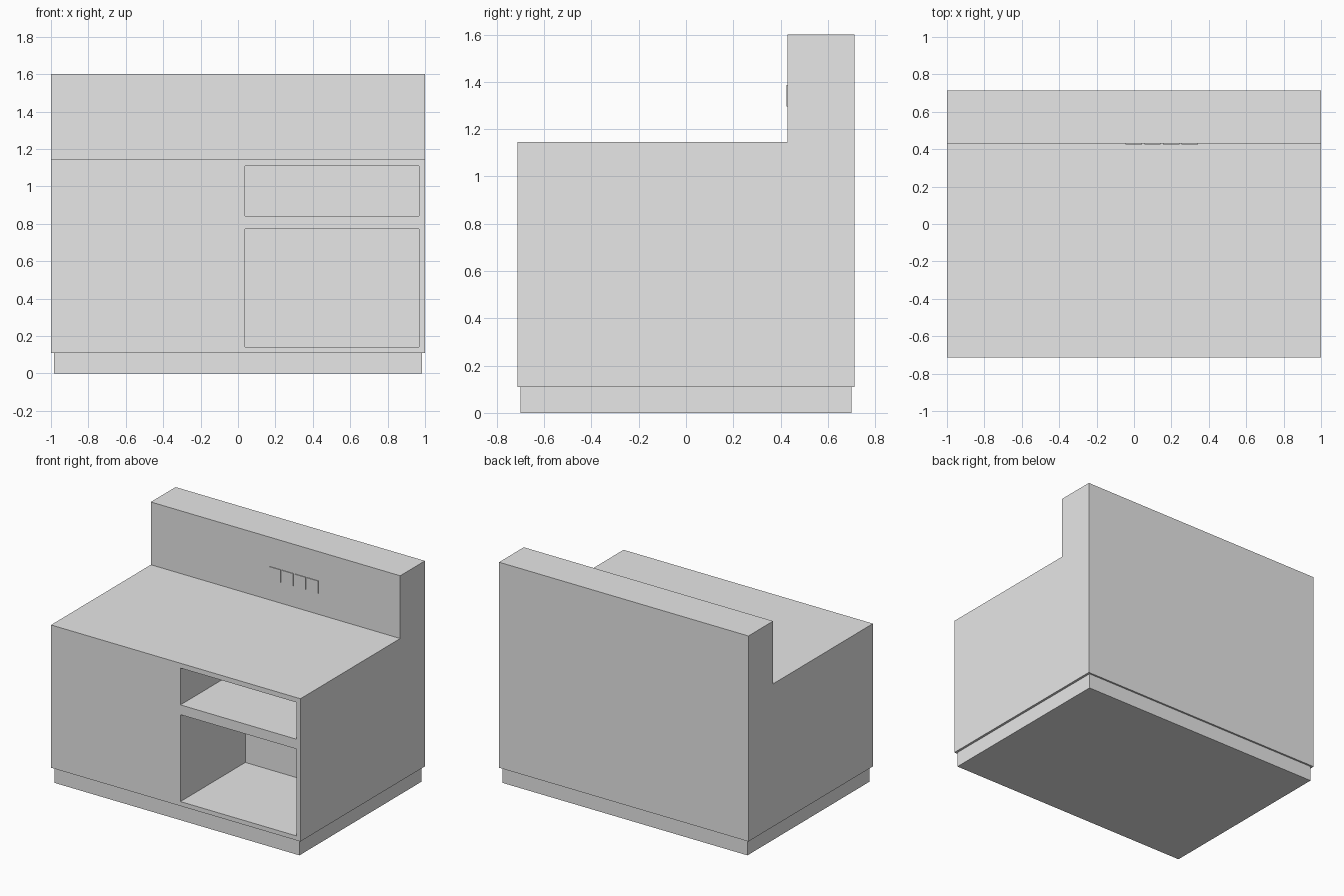
import bpy
import bmesh

default_cube = bpy.data.objects.get("Cube")
if default_cube:
    bpy.data.objects.remove(default_cube, do_unlink=True)

# One plain colour for the whole unit
grey = bpy.data.materials.new("light_grey")
grey.use_nodes = True
colour = (0.8, 0.8, 0.8, 1)
grey.diffuse_color = colour
grey.node_tree.nodes["Principled BSDF"].inputs["Base Color"].default_value = colour


def prism(name, profile, x0, x1):
    """Extrude a (y, z) side profile from x0 to x1."""
    bm = bmesh.new()
    face = bm.faces.new([bm.verts.new((x0, y, z)) for y, z in profile])
    extruded = bmesh.ops.extrude_face_region(bm, geom=[face])["geom"]
    moved = [v for v in extruded if isinstance(v, bmesh.types.BMVert)]
    bmesh.ops.translate(bm, verts=moved, vec=(x1 - x0, 0, 0))
    bmesh.ops.recalc_face_normals(bm, faces=bm.faces)
    mesh = bpy.data.meshes.new(name)
    bm.to_mesh(mesh)
    bm.free()
    mesh.materials.append(grey)
    obj = bpy.data.objects.new(name, mesh)
    bpy.context.collection.objects.link(obj)
    return obj


def box(name, x0, x1, y0, y1, z0, z1):
    return prism(name, [(y0, z0), (y1, z0), (y1, z1), (y0, z1)], x0, x1)


FRONT, BACK = -0.713, 0.713
BASE, COUNTER, TOP = 0.11, 1.145, 1.6
SPLASH = 0.43

# Cabinet body with the raised back panel in one L-shaped profile
body = prism("cabinet_body", [(FRONT, BASE), (BACK, BASE), (BACK, TOP),
                              (SPLASH, TOP), (SPLASH, COUNTER), (FRONT, COUNTER)], -1, 1)

# Open compartments in the front
for name, z0, z1 in (("shelf", 0.843, 1.11), ("cupboard", 0.142, 0.772)):
    cutter = box(name + "_cutter", 0.038, 0.969, FRONT - 0.1, 0.03, z0, z1)
    cutter.hide_render = True
    cut = body.modifiers.new(name + "_opening", "BOOLEAN")
    cut.operation = "DIFFERENCE"
    cut.solver = "EXACT"
    cut.object = cutter
    bpy.context.view_layer.objects.active = body
    bpy.ops.object.modifier_apply(modifier=cut.name)
    bpy.data.objects.remove(cutter, do_unlink=True)

# Recessed plinth
box("plinth", -0.983, 0.983, -0.7, 0.7, 0, BASE)

# Row of thin switch plates on the back panel
for i in range(4):
    x = -0.045 + 0.1 * i
    box(f"switch_plate_{i + 1}", x, x + 0.088, SPLASH - 0.005, SPLASH, 1.297, 1.388)
